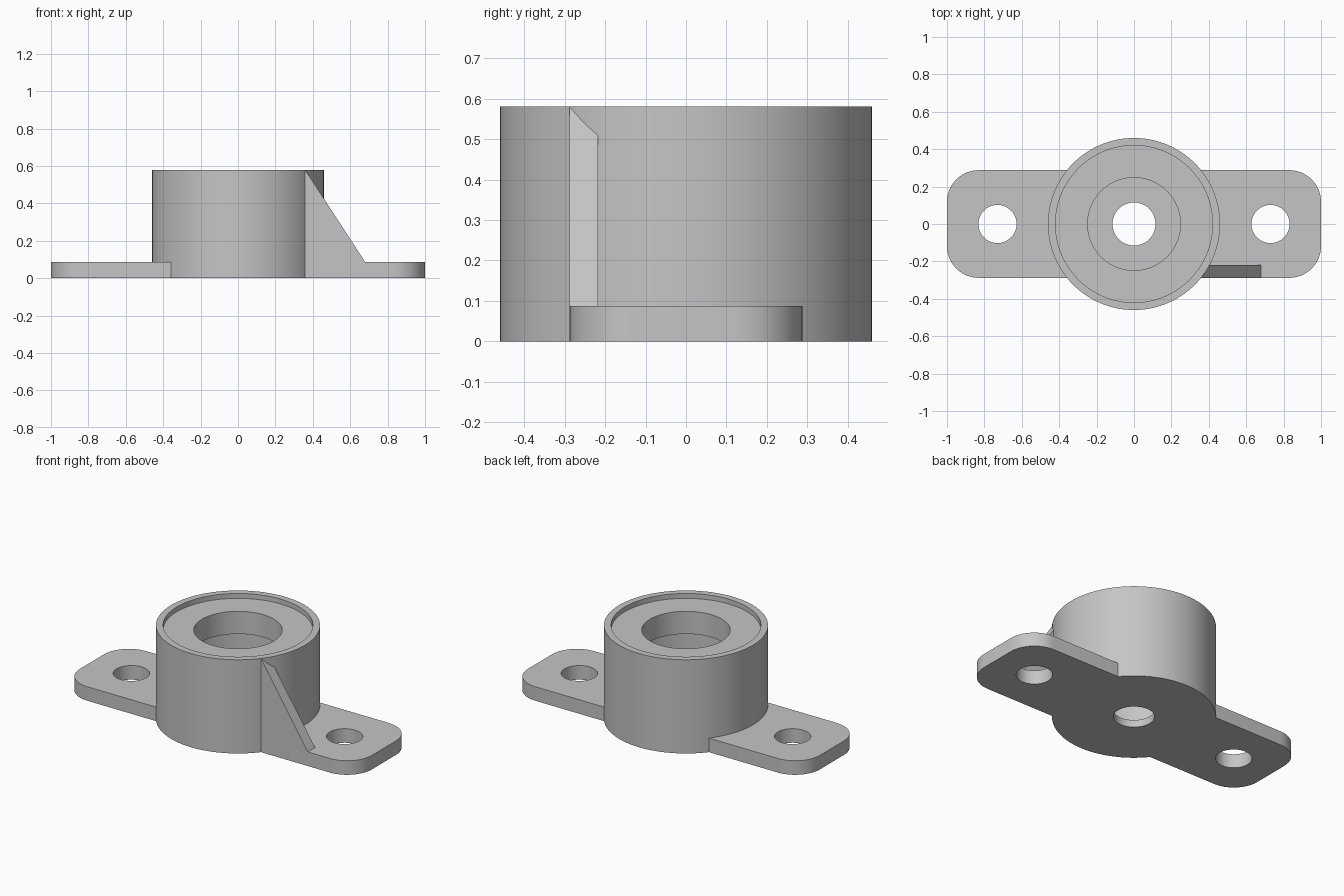
import bpy, bmesh, math
from mathutils import Matrix, Vector

cube = bpy.data.objects.get("Cube")
if cube:
    bpy.data.objects.remove(cube, do_unlink=True)

# Single plain grey
grey = bpy.data.materials.new("plain grey")
grey.use_nodes = True
colour = (0.56, 0.56, 0.56, 1)
grey.diffuse_color = colour
grey.node_tree.nodes["Principled BSDF"].inputs["Base Color"].default_value = colour

HUB_R, HUB_H = 0.46, 0.58
PLATE_Y, PLATE_H, CORNER = 0.288, 0.087, 0.17


def to_object(name, bm):
    bmesh.ops.recalc_face_normals(bm, faces=bm.faces[:])
    mesh = bpy.data.meshes.new(name)
    bm.to_mesh(mesh)
    bm.free()
    mesh.materials.append(grey)
    obj = bpy.data.objects.new(name, mesh)
    bpy.context.collection.objects.link(obj)
    return obj


def activate(obj):
    bpy.ops.object.select_all(action='DESELECT')
    obj.select_set(True)
    bpy.context.view_layer.objects.active = obj


def smooth(obj):
    activate(obj)
    bpy.ops.object.shade_smooth_by_angle(angle=math.radians(30))


def prism(name, outline, offset):
    """Extrude a planar outline along an offset."""
    bm = bmesh.new()
    face = bm.faces.new([bm.verts.new(p) for p in outline])
    ext = bmesh.ops.extrude_face_region(bm, geom=[face], use_keep_orig=True)
    moved = [g for g in ext["geom"] if isinstance(g, bmesh.types.BMVert)]
    bmesh.ops.translate(bm, verts=moved, vec=Vector(offset))
    return to_object(name, bm)


def drill(obj, x, radius):
    """Cut a vertical round hole through an object."""
    bm = bmesh.new()
    bmesh.ops.create_cone(bm, cap_ends=True, segments=96, radius1=radius,
                          radius2=radius, depth=1,
                          matrix=Matrix.Translation((x, 0, 0)))
    cutter = to_object("cutter", bm)
    cutter.hide_render = True
    activate(obj)
    mod = obj.modifiers.new("hole", 'BOOLEAN')
    mod.operation = 'DIFFERENCE'
    mod.solver = 'EXACT'
    mod.object = cutter
    bpy.ops.object.modifier_apply(modifier=mod.name)
    bpy.data.objects.remove(cutter, do_unlink=True)


# Hub: turned housing with rim recess, lip, inner cavity and thin floor
profile = [(HUB_R, 0), (HUB_R, HUB_H), (0.42, HUB_H), (0.42, 0.55),
           (0.248, 0.55), (0.248, 0.41), (0.35, 0.41), (0.35, 0.045),
           (0.115, 0.045), (0.115, 0)]
bm = bmesh.new()
ring = [bm.verts.new((r, 0, z)) for r, z in profile]
edges = [bm.edges.new((ring[i - 1], ring[i])) for i in range(len(ring))]
bmesh.ops.spin(bm, geom=ring + edges, cent=(0, 0, 0), axis=(0, 0, 1),
               angle=math.tau, steps=96)
bmesh.ops.remove_doubles(bm, verts=bm.verts[:], dist=0.0001)
smooth(to_object("hub", bm))

# Flange: rounded plate with two bolt holes, cleared where the hub sits
outline = []
for quarter, (sx, sy) in enumerate([(1, 1), (-1, 1), (-1, -1), (1, -1)]):
    for step in range(13):
        a = math.pi / 2 * (quarter + step / 12)
        outline.append((sx * (1 - CORNER) + CORNER * math.cos(a),
                        sy * (PLATE_Y - CORNER) + CORNER * math.sin(a), 0))
flange = prism("flange", outline, (0, 0, PLATE_H))
drill(flange, 0, HUB_R - 0.002)
for side in (-1, 1):
    drill(flange, side * 0.73, 0.102)
smooth(flange)

# Gusset: single sloping rib at the front of the left wing
start = math.sqrt(HUB_R ** 2 - PLATE_Y ** 2)
prism("gusset", [(start, -PLATE_Y, 0.04), (start, -PLATE_Y, HUB_H),
                 (0.68, -PLATE_Y, PLATE_H), (0.68, -PLATE_Y, 0.04)],
      (0, 0.07, 0))
